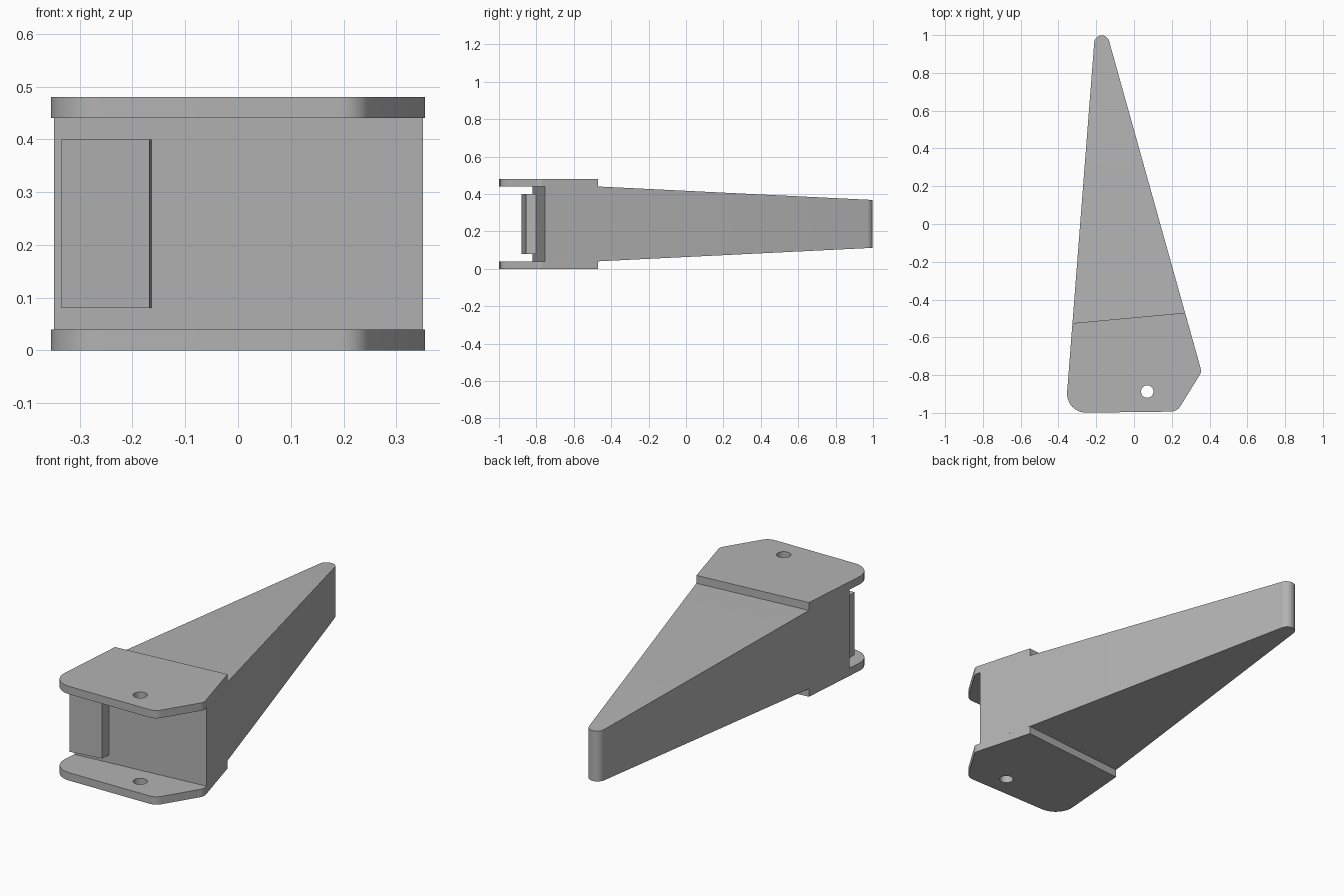
import bpy, bmesh, math
from mathutils import Vector

cube = bpy.data.objects.get("Cube")
if cube:
    bpy.data.objects.remove(cube, do_unlink=True)

grey = bpy.data.materials.new("plain grey")
grey.use_nodes = True
tone = (0.45, 0.45, 0.45, 1)
grey.diffuse_color = tone
grey.node_tree.nodes["Principled BSDF"].inputs["Base Color"].default_value = tone


def rounded(corners, steps=10):
    """Outline with each (x, y, radius) corner filleted."""
    out = []
    for i, (x, y, r) in enumerate(corners):
        p = Vector((x, y))
        if not r:
            out.append(p)
            continue
        a = (Vector(corners[i - 1][:2]) - p).normalized()
        b = (Vector(corners[(i + 1) % len(corners)][:2]) - p).normalized()
        half = a.angle(b) / 2
        centre = p + (a + b).normalized() * (r / math.sin(half))
        start = p + a * (r / math.tan(half)) - centre
        end = p + b * (r / math.tan(half)) - centre
        sweep = math.pi - 2 * half
        for k in range(steps + 1):
            t = k / steps
            out.append(centre + (start * math.sin((1 - t) * sweep)
                                 + end * math.sin(t * sweep)) / math.sin(sweep))
    return out


def prism(loops, z0, z1):
    """Extrude an outline, with optional hole loops, from z0 to z1."""
    bm = bmesh.new()
    edges = []
    for loop in loops:
        vs = [bm.verts.new((p.x, p.y, z0)) for p in loop]
        edges += [bm.edges.new((vs[i - 1], vs[i])) for i in range(len(vs))]
    if len(loops) == 1:
        bm.faces.new(vs)
    else:
        bmesh.ops.triangle_fill(bm, edges=edges, use_beauty=True)
    res = bmesh.ops.extrude_face_region(bm, geom=bm.faces[:])
    for v in res["geom"]:
        if isinstance(v, bmesh.types.BMVert):
            v.co.z = z1
    return bm


def finish(bm, name):
    bmesh.ops.recalc_face_normals(bm, faces=bm.faces[:])
    mesh = bpy.data.meshes.new(name)
    bm.to_mesh(mesh)
    bm.free()
    mesh.materials.append(grey)
    ob = bpy.data.objects.new(name, mesh)
    bpy.context.collection.objects.link(ob)
    bpy.ops.object.select_all(action="DESELECT")
    ob.select_set(True)
    bpy.context.view_layer.objects.active = ob
    bpy.ops.object.shade_smooth_by_angle(angle=math.radians(30))
    return ob


# Long flanks shared by the arm and the plates
def left_x(y):
    return -0.21 - (0.97 - y) * 0.0775


def right_x(y):
    return -0.13 + (0.96 - y) * 0.28


step_left, step_right = -0.525, -0.47
step_point = Vector((left_x(step_left), step_left, 0))
step_dir = Vector((right_x(step_right), step_right, 0)) - step_point
step_normal = Vector((-step_dir.y, step_dir.x, 0)).normalized()

# Arm: slanted front face, tapering in height behind the plates
arm = prism([rounded([(left_x(-0.82), -0.82, 0),
                      (right_x(-0.755), -0.755, 0),
                      (-0.193, 1.187, 0.04)])], 0.04, 0.44)
bmesh.ops.bisect_plane(arm, geom=arm.verts[:] + arm.edges[:] + arm.faces[:],
                       plane_co=step_point, plane_no=step_normal)
for v in arm.verts:
    d = max(0, (v.co - step_point).dot(step_normal))
    v.co.z += d * 0.048 * (1 if v.co.z < 0.24 else -1)
finish(arm, "tapered_arm")

# Clevis plates with a pin hole
plate_outline = rounded([(left_x(-1), -1, 0.1),
                         (0.228, -0.993, 0.06),
                         (right_x(-0.783), -0.783, 0.04),
                         (right_x(step_right), step_right, 0),
                         (left_x(step_left), step_left, 0)])
hole = [Vector((0.07 + 0.033 * math.cos(a), -0.887 + 0.033 * math.sin(a)))
        for a in (math.tau * i / 32 for i in range(32))]
for name, z in (("lower_plate", 0), ("upper_plate", 0.44)):
    finish(prism([plate_outline, hole], z, z + 0.04), name)

# Stop pad on the front face
pad = rounded([(-0.335, -0.88, 0), (-0.168, -0.855, 0),
               (-0.164, -0.8, 0), (-0.335, -0.8, 0)])
finish(prism([pad], 0.08, 0.4), "stop_pad")
